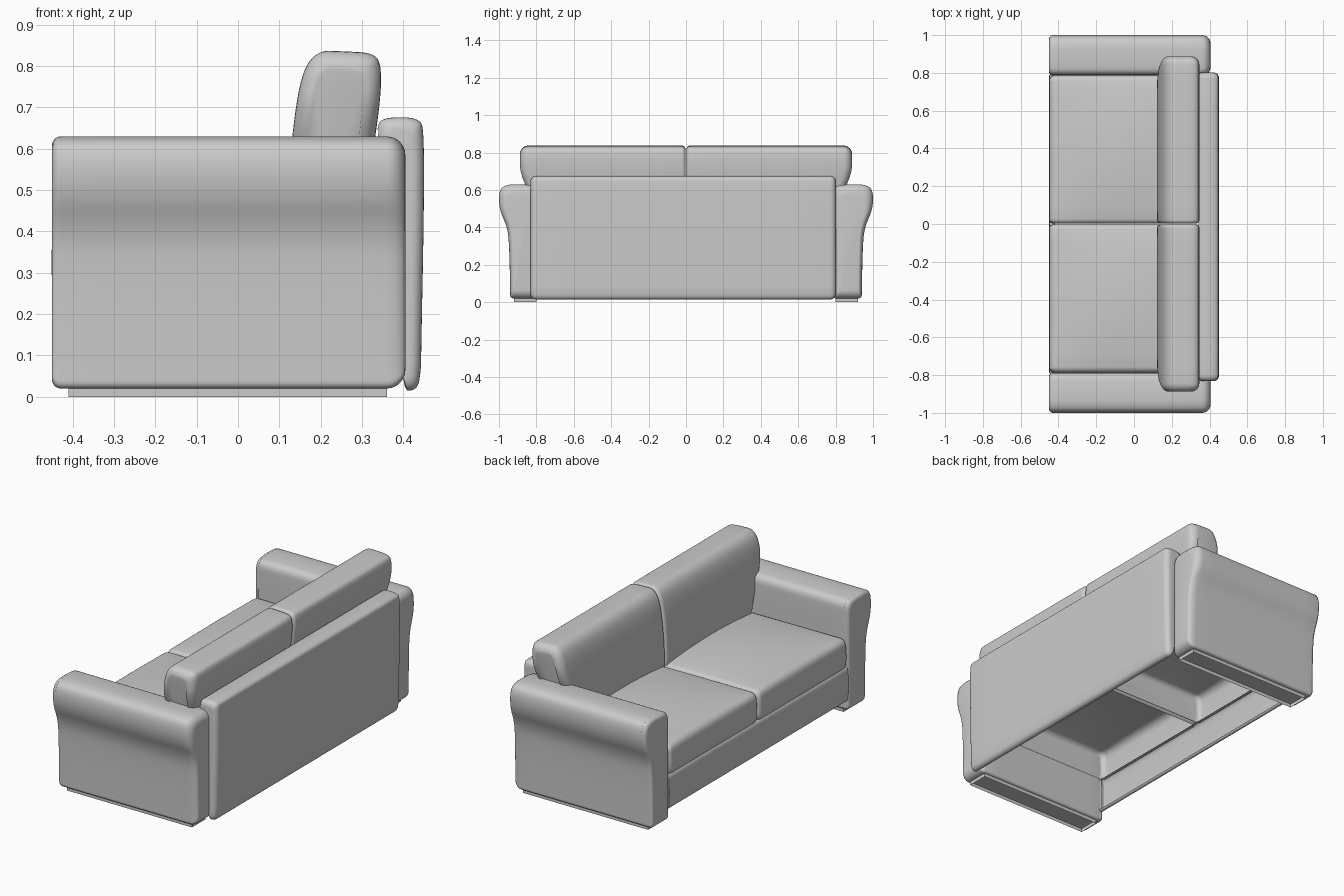
import bpy, bmesh, math
from mathutils import Vector

if "Cube" in bpy.data.objects:
    bpy.data.objects.remove(bpy.data.objects["Cube"])


def rounded(pts, steps=3):
    """Corner-cut a closed control polygon into a smooth outline."""
    for _ in range(steps):
        out = []
        for p, q in zip(pts, pts[1:] + pts[:1]):
            out.append((p[0] * .75 + q[0] * .25, p[1] * .75 + q[1] * .25))
            out.append((p[0] * .25 + q[0] * .75, p[1] * .25 + q[1] * .75))
        pts = out
    return pts


def pillow(name, ctrl, axis, a, b, ra, rb, mirror=True, warp=None, drop=None):
    """Sweep an outline from a to b along an axis with softly rounded ends."""
    pts = rounded(ctrl)
    lo = [min(p[i] for p in pts) for i in (0, 1)]
    hi = [max(p[i] for p in pts) for i in (0, 1)]
    n = 6
    angles = [math.pi / 2 * k / n for k in range(n + 1)]
    stations = [(a + ra * (1 - math.cos(t)), ra * (1 - math.sin(t))) for t in angles]
    s0, s1 = a + ra, b - rb
    stations += [(s0 + (s1 - s0) * k / 10, 0) for k in range(1, 10)]
    stations += [(b - rb * (1 - math.cos(t)), rb * (1 - math.sin(t))) for t in reversed(angles)]
    bm = bmesh.new()
    rings = []
    for s, d in stations:
        ring = []
        for p in pts:
            q = [(lo[i] + hi[i]) / 2 + (p[i] - (lo[i] + hi[i]) / 2) * (1 - 2 * d / (hi[i] - lo[i]))
                 for i in (0, 1)]
            co = Vector((s, q[0], q[1])) if axis == 'x' else Vector((q[0], s, q[1]))
            ring.append(bm.verts.new(warp(co) if warp else co))
        rings.append(ring)
    m = len(pts)
    for r, q in zip(rings, rings[1:]):
        for i in range(m):
            bm.faces.new((r[i], r[(i + 1) % m], q[(i + 1) % m], q[i]))
    bm.faces.new(rings[0])
    bm.faces.new(rings[-1])
    bmesh.ops.recalc_face_normals(bm, faces=bm.faces)
    if drop:
        d = Vector(drop)
        bm.normal_update()
        bmesh.ops.delete(bm, geom=[f for f in bm.faces if f.normal.dot(d) > .9], context='FACES')
    return finish(name, bm, mirror)


def finish(name, bm, mirror):
    me = bpy.data.meshes.new(name)
    bm.to_mesh(me)
    bm.free()
    for p in me.polygons:
        p.use_smooth = True
    me.set_sharp_from_angle(angle=math.radians(40))
    ob = bpy.data.objects.new(name, me)
    bpy.context.collection.objects.link(ob)
    if mirror:
        mod = ob.modifiers.new("Mirror", 'MIRROR')
        mod.use_axis = (False, True, False)
        mod.use_mirror_merge = False
    return ob


def smoothstep(t):
    t = max(0, min(1, t))
    return t * t * (3 - 2 * t)


# Flared arms with a separate front panel
arm = [(.90, .02), (.94, .02), (.94, .06), (.945, .30), (.955, .40), (1.0, .50),
       (1.0, .60), (.96, .63), (.86, .63), (.79, .62), (.785, .54), (.785, .06),
       (.785, .02), (.82, .02)]
pillow("arms", arm, 'x', -.434, .405, .012, .045)
pillow("arm_front_panels", arm, 'x', -.45, -.424, .022, .003)

# Low plinths under the arms, open underneath
bm = bmesh.new()
bmesh.ops.create_cube(bm, size=1)
for v in bm.verts:
    v.co = Vector((-.025 + v.co.x * .77, .86 + v.co.y * .12, .0125 + v.co.z * .025))
bm.normal_update()
bmesh.ops.delete(bm, geom=[f for f in bm.faces if f.normal.z < -.9], context='FACES')
finish("arm_plinths", bm, True)

# Upholstered back panel, open on its hidden inner side
back = [(.39, .015), (.435, .015), (.443, .07), (.443, .10), (.45, .45), (.45, .64),
        (.44, .675), (.36, .677), (.335, .66), (.335, .60)]
pillow("back_panel", back, 'y', -.832, .802, .03, .03, False, drop=(-1, 0, 0))


# Seat cushions, crowned on top and hollow below
def crown(co):
    u = (co.y - .39) / .39
    v = (co.x + .06) / .4
    w = smoothstep((co.z - .28) / .13)
    co.z += .03 * w * max(0, 1 - u * u) * max(0, 1 - v * v)
    return co


seat = [(-.37, .425), (-.445, .425), (-.452, .35), (-.45, .255), (-.39, .255),
        (.28, .255), (.33, .255), (.33, .42), (.28, .42)]
pillow("seat_cushions", seat, 'y', .002, .787, .025, .03, warp=crown, drop=(0, 0, -1))

# Front rail, open at the rear
rail = [(-.41, .265), (-.445, .265), (-.45, .21), (-.45, .12), (-.445, .07), (-.41, .07)]
pillow("front_rail", rail, 'y', -.79, .79, .004, .004, False, drop=(1, 0, 0))


# Back cushions that spread over the arms near the top
def spread(co):
    co.y *= (.785 + .103 * smoothstep((co.z - .42) / .32)) / .888
    return co


cushion = [(.16, .37), (.122, .40), (.122, .50), (.132, .65), (.155, .79), (.195, .838),
           (.25, .836), (.33, .832), (.347, .80), (.345, .72), (.325, .58), (.31, .40),
           (.29, .37)]
pillow("back_cushions", cushion, 'y', .002, .888, .02, .045, warp=spread)
